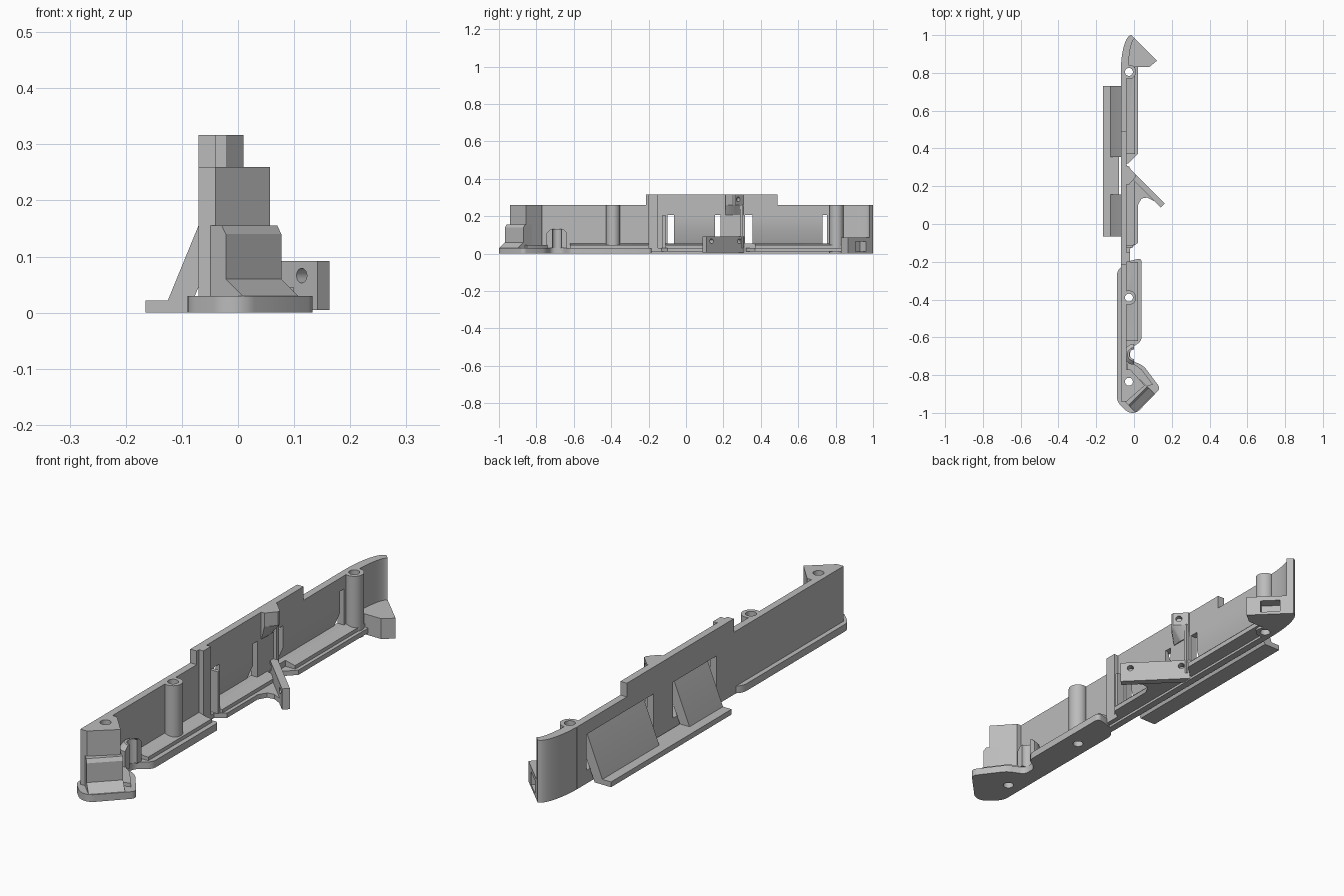
import bpy, bmesh
from math import sin, cos, pi, radians
from mathutils import Matrix

default_cube = bpy.data.objects.get("Cube")
if default_cube:
    bpy.data.objects.remove(default_cube, do_unlink=True)

COLOUR = (.5, .5, .5, 1)
grey = bpy.data.materials.new("plain grey")
grey.use_nodes = True
grey.diffuse_color = COLOUR
grey.node_tree.nodes["Principled BSDF"].inputs["Base Color"].default_value = COLOUR

# shared wall planes and heights
BACK, FACE = -.07, -.04
FLOOR, TIER, STEP, LOW, HIGH = .03, .045, .155, .26, .317
SILL, LINTEL = .055, .205
parts = []

# frames: an outline drawn in (x, z) runs along y; a diagonal frame is turned to the corner
UPRIGHT = Matrix.Identity(4)
ALONG_Y = Matrix(((1, 0, 0, 0), (0, 0, 1, 0), (0, 1, 0, 0), (0, 0, 0, 1)))


def diagonal(x, y):
    return Matrix.Translation((x, y, 0)) @ Matrix.Rotation(-pi / 4, 4, "Z")


def rectangle(left, right, near, far):
    return [(left, near), (right, near), (right, far), (left, far)]


def arc(x, y, width, depth, turn=2 * pi, steps=28):
    """Points on an ellipse, starting on its -x side."""
    angles = [turn * i / steps for i in range(steps + (turn < 2 * pi))]
    return [(x - width * cos(a), y + depth * sin(a)) for a in angles]


def solid(name, outline, start, end, frame=UPRIGHT, top=None, rounding=0):
    """Join an outline at one level to the same or another outline at the next."""
    bm = bmesh.new()
    lower = [bm.verts.new((x, y, start)) for x, y in outline]
    upper = [bm.verts.new((x, y, end)) for x, y in top or outline]
    bm.faces.new(lower)
    bm.faces.new(upper)
    for i in range(len(lower)):
        bm.faces.new((lower[i - 1], lower[i], upper[i], upper[i - 1]))
    if rounding:
        corners = [bm.edges.get(pair) for pair in zip(lower, upper)]
        bmesh.ops.bevel(bm, geom=corners, offset=rounding, segments=4, profile=.5,
                        affect="EDGES", clamp_overlap=True)
    bm.transform(frame)
    bmesh.ops.recalc_face_normals(bm, faces=bm.faces)
    mesh = bpy.data.meshes.new(name)
    bm.to_mesh(mesh)
    bm.free()
    mesh.materials.append(grey)
    ob = bpy.data.objects.new(name, mesh)
    bpy.context.collection.objects.link(ob)
    return ob


def part(*args, **options):
    ob = solid(*args, **options)
    parts.append(ob)
    return ob


def cut(obs, outline, start, end, frame=UPRIGHT):
    """Subtract a temporary solid from each object."""
    cutter = solid("cutter", outline, start, end, frame)
    cutter.hide_render = True
    for ob in obs:
        bpy.context.view_layer.objects.active = ob
        modifier = ob.modifiers.new("cut", "BOOLEAN")
        modifier.operation, modifier.solver, modifier.object = "DIFFERENCE", "EXACT", cutter
        bpy.ops.object.modifier_apply(modifier=modifier.name)
    bpy.data.objects.remove(cutter, do_unlink=True)


# back wall with two windows, and the raised crest over its middle
wall = part("back_wall", rectangle(BACK, FACE, -.94, .82), 0, LOW)
part("wall_crest", rectangle(BACK, FACE, -.215, .49), LOW, HIGH)
for near, far in ((-.1, .185), (.315, .755)):
    cut([wall], rectangle(-1, 1, near, far), SILL, LINTEL)

# curved rear end
outer_curve = arc(BACK, .8, 0, .2, pi / 2, 10)
outer_curve = arc(BACK + .055, .8, .055, .2, pi / 2, 10)
inner_curve = arc(FACE + .045, .8, .035, .18, pi / 2, 10)
part("rear_curved_end", outer_curve + inner_curve[::-1], 0, LOW)

# floor plates
part("front_floor", [(-.09, -.25), (-.09, -.94), (-.03, -1), (.015, -1), (.14, -.87), (.05, -.75),
                     (-.02, -.72), (-.02, -.66), (.04, -.62), (.04, -.18), (-.04, -.2)],
     0, FLOOR, rounding=.02)
part("middle_floor", [(-.06, -.2), (-.02, -.2), (-.02, -.13), (.02, -.1), (.02, .1), (.04, .135),
                      (.07, .14), (.13, .11), (FACE, .29), (-.06, .29)], .01, FLOOR)
part("rear_floor", [(-.06, .32), (-.03, .32), (.02, .37), (.02, .84), (-.06, .84)], .01, FLOOR)

# raised tier on each floor, with a sill sloping down from the wall
for label, edge, near, far in (("front", .02, -.62, -.2), ("middle", .005, -.11, .25), ("rear", .005, .37, .84)):
    part(label + "_tier", [(-.05, FLOOR), (edge, FLOOR), (edge, TIER), (0, TIER), (FACE, SILL), (-.05, SILL)],
         near, far, ALONG_Y)
part("corner_tier", [(-.06, -.9), (-.03, -.72), (.04, -.77), (.1, -.85)], FLOOR, TIER)

# front corner block, with a stepped foot on its diagonal face
part("front_corner_block", [(BACK, -.94), (FACE, -.94), (.057, -.855), (-.02, -.77), (BACK, -.77)], FLOOR, LOW)
part("front_step", [(-.04, FLOOR), (.067, FLOOR), (.025, .06), (.025, .14), (.015, STEP), (-.04, STEP)],
     -.07, .07, diagonal(.01, -.9) @ ALONG_Y)

# screw posts, drilled through everything they pass
POST_X = -.027
for label, y in (("front", -.39), ("rear", .805)):
    part(label + "_post", arc(POST_X, y, .038, .038), 0, LOW)
for y in (-.835, -.39, .805):
    cut(parts, arc(POST_X, y, .021, .021), -1, 1)

# wedge foot with a pocket at the rear end
wedge = part("rear_wedge", [(-.05, .83), (.08, .83), (.122, .865), (-.015, 1), (-.05, .93)], 0, .085)
cut([wedge], rectangle(-.04, .04, -.04, .04), .012, .065, diagonal(.05, .93))
cut([wedge], arc(POST_X, .805, .021, .021), -1, 1)

# low domed shell around the floor notch
shell = arc(0, -.69, .055, .055)
dome = [part("notch_shell", shell, FLOOR, .11),
        part("notch_shell_top", shell, .11, .13, top=arc(0, -.69, .035, .035))]
cut(dome, arc(0, -.69, .025, .025), 0, 1)
cut(dome, rectangle(0, 1, -1, 0), 0, 1)

# ribs that stiffen the wall
part("joint_rib", rectangle(BACK, -.02, -.2, -.15), FLOOR, HIGH)
part("joint_fin", rectangle(FACE, -.005, -.125, -.11), FLOOR, LINTEL)
part("centre_rib", rectangle(FACE, -.025, .29, .305), FLOOR, LOW)

# diagonal arm with two screw holes
arm_frame = diagonal(.064, .208)
arm = part("diagonal_arm", rectangle(-.145, .14, -.03, 0), .005, .092, arm_frame)
for along in (-.11, .1):
    cut([arm], arc(along, .066, .013, .013), -.1, .1, arm_frame @ ALONG_Y)

# bracket above the arm, with a gusset tapering back to the wall
bracket_top = [(FACE, .21), (-.025, .21), (.01, .25), (.01, .262), (-.035, .308), (FACE, .308)]
bracket = part("upper_bracket", bracket_top, LOW, HIGH)
cut([bracket], arc(-.1, .29, .013, .013), -.02, .02, arm_frame @ ALONG_Y)
part("bracket_gusset", [(FACE + (x - FACE) / 10, y) for x, y in bracket_top], LINTEL, LOW, top=bracket_top)

# leaning deflector panels on a shared rail behind the wall
part("deflector_rail", [(-.165, 0), (-.09, 0), (-.08, .022), (-.165, .022)], -.065, .73, ALONG_Y)
for label, near, far in (("front", -.065, .155), ("rear", .355, .73)):
    part(label + "_deflector", [(-.13, 0), (-.09, 0), (FACE, .115), (FACE, LINTEL), (-.05, LINTEL), (-.125, .022)],
         near, far, ALONG_Y)

# smooth the round surfaces and keep hard edges
bpy.ops.object.select_all(action="DESELECT")
for ob in parts:
    ob.select_set(True)
bpy.ops.object.shade_smooth_by_angle(angle=radians(30))
